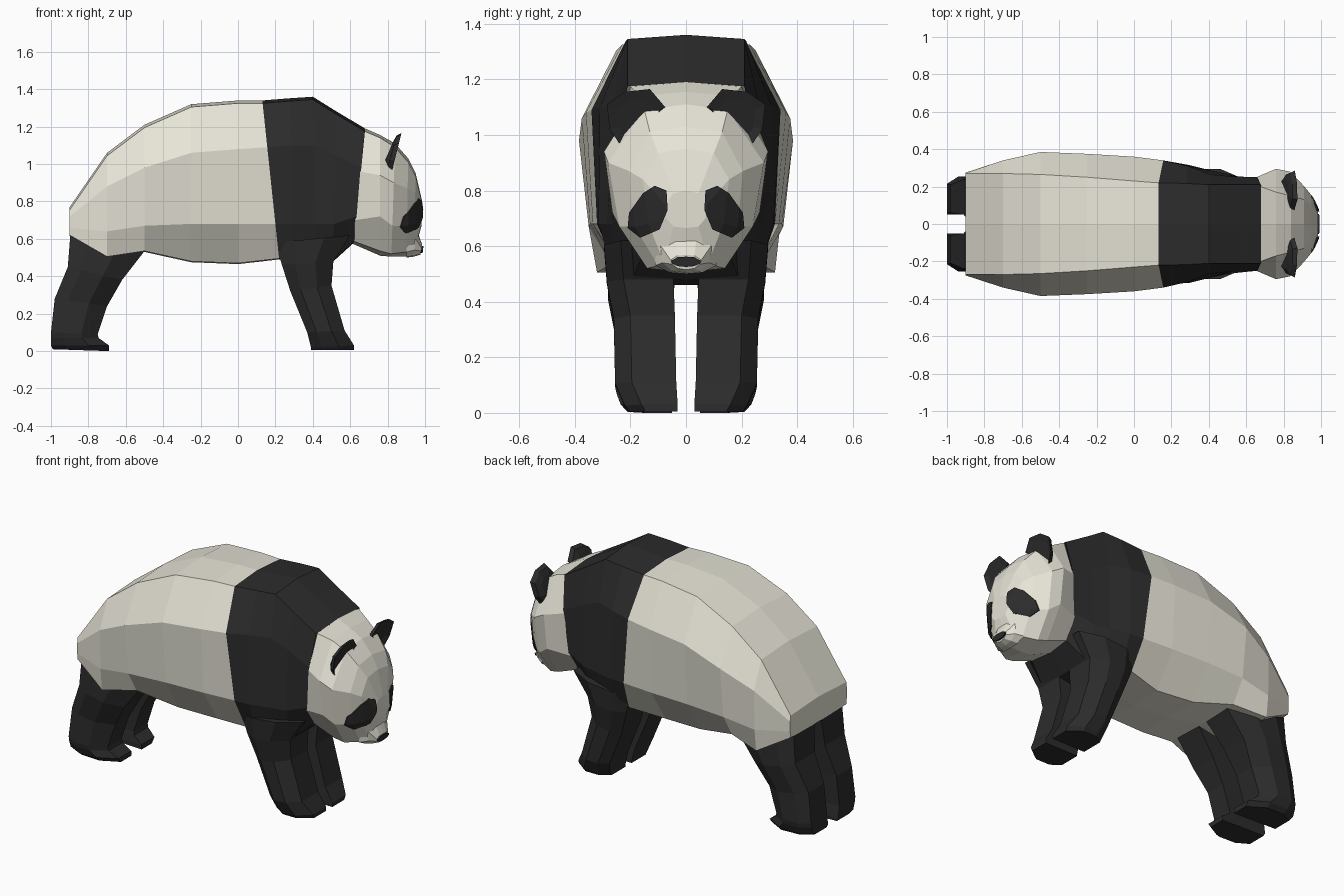
import bpy, bmesh


def material(name, color):
    m = bpy.data.materials.new(name)
    m.diffuse_color = color
    return m


WHITE = material("cream fur", (0.80, 0.78, 0.68, 1))
BLACK = material("black fur", (0.025, 0.025, 0.026, 1))


def loft(name, rings, mat, caps=(True, True)):
    """Skin a list of equal-length closed rings with flat faces."""
    bm = bmesh.new()
    rows = [[bm.verts.new(p) for p in ring] for ring in rings]
    n = len(rows[0])
    for a, b in zip(rows, rows[1:]):
        for i in range(n):
            j = (i + 1) % n
            bm.faces.new((a[i], a[j], b[j], b[i]))
    if caps[0]:
        bm.faces.new(rows[0])
    if caps[1]:
        bm.faces.new(rows[-1])
    bmesh.ops.recalc_face_normals(bm, faces=bm.faces[:])
    me = bpy.data.meshes.new(name)
    bm.to_mesh(me)
    bm.free()
    me.materials.append(mat)
    ob = bpy.data.objects.new(name, me)
    bpy.context.collection.objects.link(ob)
    return ob


def section(xt, xb, half):
    """Symmetric ring from half outline (y, z), leaning from xt (top) to xb (bottom)."""
    zt, zb = half[0][1], half[-1][1]
    pts = [(xt + (xb - xt) * (zt - z) / (zt - zb), y, z) for y, z in half]
    return pts + [(x, -y, z) for x, y, z in pts[-2:0:-1]]


def torso_ring(xt, xb, zt, wt, wm, zm, wl, zl, wb, zb):
    return section(xt, xb, [(0, zt), (wt, zt - .015), (wm, zm), (wl, zl), (wb, zb + .005), (0, zb)])


# torso: x top, x bottom, top z, top width, mid width/z, low width/z, belly width/z
torso = [torso_ring(*r) for r in (
    (-.90, -.90, .77, .27, .275, .72, .275, .66, .27, .615),
    (-.70, -.70, 1.06, .27, .34, .88, .335, .64, .32, .50),
    (-.50, -.50, 1.21, .265, .385, .98, .35, .67, .27, .53),
    (-.25, -.25, 1.32, .25, .375, 1.06, .345, .68, .22, .475),
    (0, 0, 1.34, .23, .36, 1.08, .335, .68, .20, .465),
    (.13, .22, 1.34, .22, .34, 1.09, .32, .68, .24, .49),
    (.28, .30, 1.352, .217, .31, 1.10, .315, .68, .25, .47),
    (.40, .42, 1.36, .21, .265, 1.10, .285, .68, .22, .46),
    (.52, .51, 1.285, .21, .255, 1.05, .265, .68, .19, .48),
    (.68, .62, 1.19, .21, .25, .98, .235, .72, .15, .58))]
loft("body", torso[:6], WHITE, (True, False))
loft("shoulders", torso[5:], BLACK, (False, False))

# head: rings from neck to face
head_rings = [
    section(.68, .61, [(0, 1.19), (.20, 1.175), (.25, .96), (.23, .70), (.15, .59), (0, .575)]),
    section(.76, .76, [(0, 1.155), (.17, 1.14), (.295, .94), (.265, .72), (.15, .535), (0, .51)]),
    section(.84, .82, [(0, 1.11), (.15, 1.09), (.28, .90), (.24, .67), (.14, .52), (0, .505)]),
    section(.91, .90, [(0, 1.03), (.13, 1.01), (.205, .87), (.185, .67), (.10, .53), (0, .505)]),
    section(.95, .94, [(0, .95), (.10, .935), (.155, .84), (.135, .68), (.08, .54), (0, .52)]),
    section(.985, .98, [(0, .80), (.045, .79), (.075, .75), (.07, .70), (.045, .67), (0, .665)])]
loft("head", head_rings, WHITE)

# muzzle and nose
loft("muzzle", [
    section(.90, .90, [(0, .69), (.05, .68), (.12, .61), (.11, .53), (.06, .505), (0, .50)]),
    section(.955, .94, [(0, .65), (.04, .645), (.09, .60), (.085, .54), (.05, .51), (0, .505)]),
    section(.985, .975, [(0, .568), (.03, .566), (.055, .55), (.05, .535), (.03, .52), (0, .515)])], WHITE)
loft("nose", [
    section(x, x - .005, [(0, .562), (.03, .56), (.054, .547), (.05, .537), (.03, .528), (0, .525)])
    for x in (.96, .992)], BLACK)

# eye patches: prisms trimmed by a head skin pushed slightly forward
skin = loft("eye_trim_helper", head_rings, BLACK)
skin.location.x = .007
skin.hide_render = True
skin.hide_viewport = True
EYE = [(.113, .817), (.07, .80), (.066, .73), (.095, .66), (.165, .63), (.21, .665), (.205, .72), (.155, .79)]
# ear outline (y, z)
EAR = [(.075, 1.10), (.13, 1.165), (.22, 1.155), (.285, 1.11), (.275, 1.02), (.24, .97)]


def ear_ring(s, k, dx):
    """Ear outline shrunk by k towards its root and moved by dx."""
    return [(.80 + .05 * (z - .97) / .2 + dx, s * (.17 + (y - .17) * k), 1.05 + (z - 1.05) * k) for y, z in EAR]


def leg_ring(s, xb, xf, zb, zf, yi, yo):
    """Six-sided leg section, chamfered on the outside."""
    pts = [(1, yi), (1, yo - .06), (.65, yo), (.25, yo), (0, yo - .04), (0, yi)]
    return [(xb + (xf - xb) * t, s * y, zb + (zf - zb) * t) for t, y in pts]


HIND = [(-.895, -.48, .64, .56, .03, .275), (-.91, -.62, .45, .38, .05, .28),
        (-.98, -.70, .28, .24, .06, .25), (-1, -.75, .10, .09, .06, .255),
        (-1, -.745, .07, .07, .055, .25), (-1, -.69, .03, .03, .05, .235),
        (-.99, -.69, .01, 0, .05, .21)]
FRONT = [(.20, .60, .58, .62, .03, .295), (.235, .51, .46, .48, .045, .285),
         (.28, .50, .32, .35, .04, .26), (.37, .57, .10, .11, .035, .255),
         (.39, .62, .02, .03, .03, .22), (.39, .62, .005, .005, .03, .205)]

for s, side in ((1, "left"), (-1, "right")):
    patch = loft("eye_patch_" + side, [[(x, s * y, z) for y, z in EYE] for x in (.82, 1.1)], BLACK)
    mod = patch.modifiers.new("trim", 'BOOLEAN')
    mod.operation = 'INTERSECT'
    mod.solver = 'EXACT'
    mod.object = skin
    # cupped ears
    loft("ear_" + side, [ear_ring(s, .6, -.02), ear_ring(s, .9, 0), ear_ring(s, 1, .025),
                         ear_ring(s, .7, .012)], BLACK)
    # legs
    loft("hind_leg_" + side, [leg_ring(s, *r) for r in HIND], BLACK)
    loft("front_leg_" + side, [leg_ring(s, *r) for r in FRONT], BLACK)
